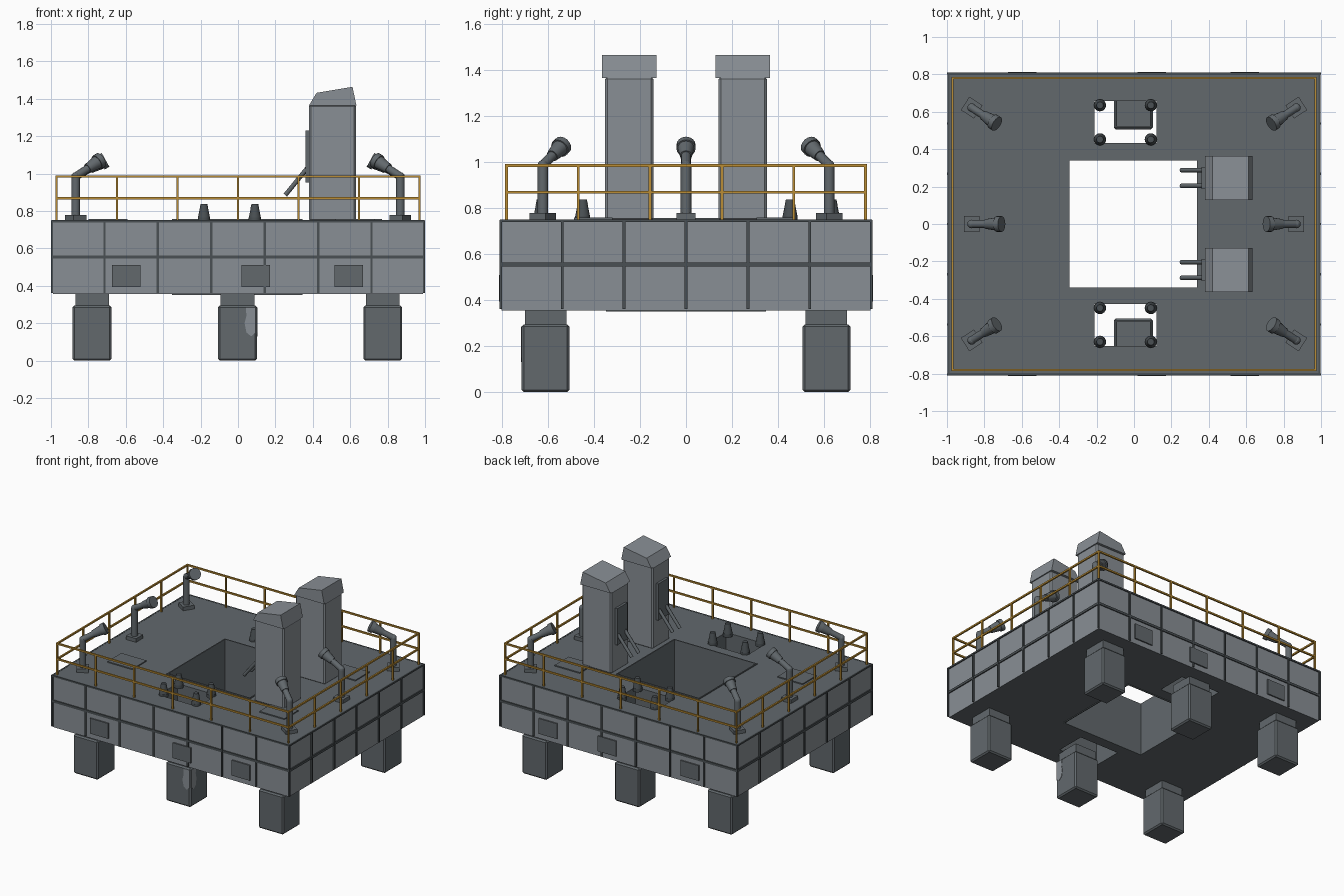
import bpy, bmesh, math
from mathutils import Vector, Matrix

if "Cube" in bpy.data.objects:
    bpy.data.objects.remove(bpy.data.objects["Cube"])


def material(name, rgb):
    m = bpy.data.materials.new(name)
    m.diffuse_color = (*rgb, 1)
    m.use_nodes = True
    m.node_tree.nodes["Principled BSDF"].inputs["Base Color"].default_value = m.diffuse_color
    return m


HULL = material("hull grey", (0.25, 0.275, 0.30))
DECK = material("deck grey", (0.122, 0.14, 0.152))
TRIM = material("dark trim", (0.068, 0.08, 0.087))
RAIL = material("rail yellow", (0.50, 0.27, 0.035))


def finish(bm, name, *mats):
    bmesh.ops.recalc_face_normals(bm, faces=bm.faces)
    me = bpy.data.meshes.new(name)
    bm.to_mesh(me)
    bm.free()
    for m in mats:
        me.materials.append(m)
    ob = bpy.data.objects.new(name, me)
    bpy.context.collection.objects.link(ob)
    return ob


def add_box(bm, x0, x1, y0, y1, z0, z1, rot=0):
    c = Vector(((x0 + x1) / 2, (y0 + y1) / 2, (z0 + z1) / 2))
    mat = Matrix.Translation(c) @ Matrix.Rotation(rot, 4, 'Z') @ Matrix.Diagonal((x1 - x0, y1 - y0, z1 - z0, 1))
    return bmesh.ops.create_cube(bm, size=1, matrix=mat)["verts"]


def box(name, mat, dims, bevel=0.0):
    bm = bmesh.new()
    add_box(bm, *dims)
    if bevel:
        bmesh.ops.bevel(bm, geom=bm.edges[:], offset=bevel, segments=1, affect='EDGES')
    return finish(bm, name, mat)


def add_cone(bm, a, b, r1, r2, sides=16):
    a, b = Vector(a), Vector(b)
    d = b - a
    mat = Matrix.Translation((a + b) / 2) @ d.to_track_quat('Z', 'Y').to_matrix().to_4x4()
    vs = bmesh.ops.create_cone(bm, cap_ends=True, segments=sides, radius1=r1, radius2=r2,
                               depth=d.length, matrix=mat)["verts"]
    for f in {f for v in vs for f in v.link_faces}:
        f.smooth = len(f.verts) == 4


def prism(name, mat, pts, depth):
    bm = bmesh.new()
    f = bm.faces.new([bm.verts.new(p) for p in pts])
    ext = bmesh.ops.extrude_face_region(bm, geom=[f])["geom"]
    bmesh.ops.translate(bm, verts=[v for v in ext if isinstance(v, bmesh.types.BMVert)], vec=depth)
    return finish(bm, name, mat)


# Hull: slab with a central pool and two side wells cut right through
HX, HY, Z0, Z1 = 0.99, 0.802, 0.355, 0.75
holes = [(-0.35, 0.34, -0.344, 0.344), (-0.21, 0.12, 0.432, 0.657), (-0.21, 0.12, -0.652, -0.427)]
xs = sorted({-HX, HX} | {v for h in holes for v in h[:2]})
ys = sorted({-HY, HY} | {v for h in holes for v in h[2:]})
bm = bmesh.new()
grid = [[bm.verts.new((x, y, Z0)) for y in ys] for x in xs]
for i in range(len(xs) - 1):
    for j in range(len(ys) - 1):
        cx, cy = (xs[i] + xs[i + 1]) / 2, (ys[j] + ys[j + 1]) / 2
        if not any(a < cx < b and c < cy < d for a, b, c, d in holes):
            bm.faces.new((grid[i][j], grid[i + 1][j], grid[i + 1][j + 1], grid[i][j + 1]))
bmesh.ops.delete(bm, geom=[v for v in bm.verts if not v.link_faces], context='VERTS')
ext = bmesh.ops.extrude_face_region(bm, geom=bm.faces[:], use_keep_orig=True)["geom"]
bmesh.ops.translate(bm, verts=[v for v in ext if isinstance(v, bmesh.types.BMVert)], vec=(0, 0, Z1 - Z0))
for f in bm.faces:
    c = f.calc_center_median()
    f.material_index = 0 if abs(c.x) > HX - 0.001 or abs(c.y) > HY - 0.001 else 1
finish(bm, "hull", HULL, DECK)

# Hull ribs, waist band and deck edge
bm = bmesh.new()
for k in range(8):
    x = max(-0.994, min(0.994, -1 + 2 * k / 7))
    for s in (-1, 1):
        add_box(bm, x - 0.006, x + 0.006, s * 0.805 - 0.005, s * 0.805 + 0.005, 0.362, 0.748)
for k in range(1, 6):
    y = -0.807 + 1.614 * k / 6
    for s in (-1, 1):
        add_box(bm, s * 0.994 - 0.006, s * 0.994 + 0.006, y - 0.006, y + 0.006, 0.362, 0.748)
for z, h in ((0.554, 0.009), (0.745, 0.006)):
    for s in (-1, 1):
        add_box(bm, -0.998, 0.998, s * 0.803 - 0.006, s * 0.803 + 0.006, z - h, z + h)
        add_box(bm, s * 0.992 - 0.006, s * 0.992 + 0.006, -0.809, 0.809, z - h, z + h)
finish(bm, "hull_ribs", TRIM)

# Side panels on front and back
for i, x in enumerate((-0.598, 0.096, 0.591)):
    for side, s in (("front", -1), ("back", 1)):
        box(f"{side}_panel_{i}", DECK, (x - 0.076, x + 0.076, s * 0.806 - 0.006, s * 0.806 + 0.006, 0.394, 0.51))

# Pool lining
bm = bmesh.new()
a, b, c, d = holes[0]
for s in (a, b):
    add_box(bm, s - 0.004, s + 0.004, c - 0.004, d + 0.004, 0.35, 0.757)
for s in (c, d):
    add_box(bm, a + 0.004, b - 0.004, s - 0.004, s + 0.004, 0.35, 0.757)
finish(bm, "pool_lining", DECK)

# Deck hatches
for i, (x, y) in enumerate(((0.665, 0.39), (-0.695, -0.338), (0.625, -0.403))):
    box(f"deck_hatch_{i}", DECK, (x - 0.105, x + 0.105, y - 0.083, y + 0.083, 0.745, 0.758))

# Legs with narrower necks
for i, x in enumerate((-0.78, -0.003, 0.774)):
    for side, y in (("front", -0.61), ("back", 0.61)):
        box(f"{side}_leg_{i}", DECK, (x - 0.104, x + 0.104, y - 0.104, y + 0.104, 0, 0.295), 0.01)
        box(f"{side}_leg_neck_{i}", DECK, (x - 0.09, x + 0.09, y - 0.09, y + 0.09, 0.28, 0.36))

# Worn paint on the middle front leg
patch = [(0.094, 0.285), (0.094, 0.15), (0.07, 0.13), (0.045, 0.15), (0.035, 0.2), (0.045, 0.24), (0.042, 0.285)]
prism("leg_wear_front", HULL, [(x, -0.716, z) for x, z in patch], (0, 0.004, 0))
prism("leg_wear_side", HULL, [(0.1, -0.61 - x, z) for x, z in patch], (0.004, 0, 0))

# Towers with sloped caps, panels and struts
for side, cy in (("front", -0.246), ("back", 0.246)):
    box(f"{side}_tower", HULL, (0.38, 0.63, cy - 0.105, cy + 0.105, 0.745, 1.37), 0.01)
    cap = [(0.38, 1.365), (0.633, 1.365), (0.612, 1.464), (0.42, 1.432)]
    prism(f"{side}_tower_cap", HULL, [(x, cy - 0.118, z) for x, z in cap], (0, 0.236, 0))
    box(f"{side}_tower_panel", DECK, (0.362, 0.385, cy - 0.06, cy + 0.06, 0.953, 1.23))
    bm = bmesh.new()
    for s in (-1, 1):
        add_cone(bm, (0.375, cy + s * 0.042, 1.035), (0.253, cy + s * 0.042, 0.885), 0.012, 0.012, 8)
    finish(bm, f"{side}_tower_struts", DECK)

# Bollards at the corners of each side well
for side, rows in (("front", (-0.63, -0.449)), ("back", (0.452, 0.635))):
    bm = bmesh.new()
    for x in (-0.182, 0.09):
        for y in rows:
            add_cone(bm, (x, y, 0.74), (x, y, 0.765), 0.033, 0.033)
            add_cone(bm, (x, y, 0.765), (x, y, 0.82), 0.032, 0.021)
            add_cone(bm, (x, y, 0.815), (x, y, 0.838), 0.023, 0.018)
    finish(bm, f"{side}_bollards", TRIM)

# Floodlights aimed inward
lamps = [(sx * 0.868, y, math.atan2(-y * 0.9, -sx * 0.868) if y else (math.pi if sx > 0 else 0))
         for sx in (-1, 1) for y in (-0.622, 0, 0.622)]
for i, (x, y, ang) in enumerate(lamps):
    p = Vector((x, y, 0.985))
    d = Vector((math.cos(ang), math.sin(ang), 0.55))
    bm = bmesh.new()
    add_box(bm, x - 0.042, x + 0.042, y - 0.042, y + 0.042, 0.745, 0.778, ang)
    add_cone(bm, (x, y, 0.77), p, 0.023, 0.023)
    bmesh.ops.create_uvsphere(bm, u_segments=16, v_segments=8, radius=0.023, matrix=Matrix.Translation(p))
    add_cone(bm, p, p + d * 0.085, 0.021, 0.021)
    add_cone(bm, p + d * 0.075, p + d * 0.135, 0.026, 0.036)
    add_cone(bm, p + d * 0.135, p + d * 0.16, 0.042, 0.042)
    finish(bm, f"floodlight_{i}", DECK)

# Safety railing round the deck edge
bm = bmesh.new()
RX, RY, T = 0.97, 0.78, 0.006
for z in (0.868, 0.985):
    for s in (-1, 1):
        add_box(bm, -RX - T, RX + T, s * RY - T, s * RY + T, z - T, z + T)
        add_box(bm, s * RX - T, s * RX + T, -RY, RY, z - T, z + T)
posts = [(-RX + 2 * RX * k / 6, s * RY) for k in range(7) for s in (-1, 1)]
posts += [(s * RX, -RY + 2 * RY * k / 5) for k in range(1, 5) for s in (-1, 1)]
for x, y in posts:
    add_box(bm, x - T, x + T, y - T, y + T, 0.745, 0.985)
finish(bm, "railing", RAIL)
